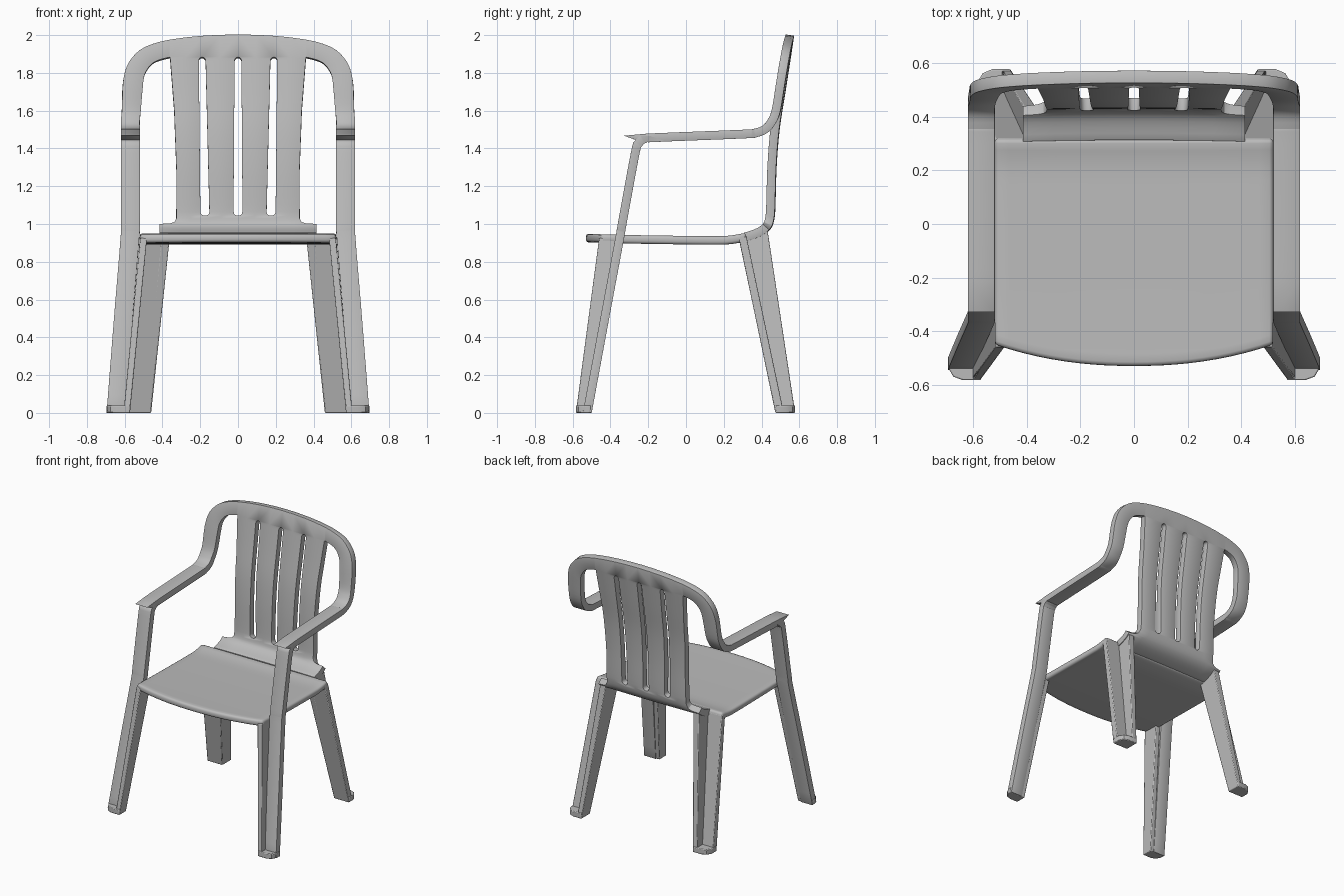
import bpy, bmesh, math

cube = bpy.data.objects.get("Cube")
if cube:
    bpy.data.objects.remove(cube, do_unlink=True)

grey = bpy.data.materials.new("grey_plastic")
grey.use_nodes = True
COLOUR = (0.5, 0.5, 0.5, 1)
grey.diffuse_color = COLOUR
grey.node_tree.nodes["Principled BSDF"].inputs["Base Color"].default_value = COLOUR


def smooth(pts, steps=4):
    """Catmull-Rom curve through points of any dimension."""
    out = []
    for i in range(len(pts) - 1):
        a, b, c, d = pts[max(i - 1, 0)], pts[i], pts[i + 1], pts[min(i + 2, len(pts) - 1)]
        for s in range(steps):
            t = s / steps
            out.append(tuple(
                q + 0.5 * t * (r - p + t * (2 * p - 5 * q + 4 * r - u + t * (3 * (q - r) + u - p)))
                for p, q, r, u in zip(a, b, c, d)))
    return out + [tuple(pts[-1])]


def lookup(table, v):
    """Linear value of the second column where the first equals v."""
    for (a, p), (b, q) in zip(table, table[1:]):
        if v <= b:
            return p + (q - p) * max(0, v - a) / (b - a)
    return table[-1][1]


def finish(name, bm, thickness=0, bevel=0.008):
    bmesh.ops.remove_doubles(bm, verts=bm.verts, dist=1e-4)
    bmesh.ops.recalc_face_normals(bm, faces=bm.faces)
    mesh = bpy.data.meshes.new(name)
    bm.to_mesh(mesh)
    bm.free()
    mesh.materials.append(grey)
    obj = bpy.data.objects.new(name, mesh)
    bpy.context.collection.objects.link(obj)
    if thickness:
        mod = obj.modifiers.new("thickness", "SOLIDIFY")
        mod.thickness, mod.offset, mod.use_even_offset = thickness, 0, True
    mod = obj.modifiers.new("soft_edges", "BEVEL")
    mod.width, mod.segments = bevel, 2
    mod.limit_method, mod.angle_limit = "ANGLE", math.radians(40)
    bpy.ops.object.select_all(action="DESELECT")
    obj.select_set(True)
    bpy.context.view_layer.objects.active = obj
    bpy.ops.object.shade_smooth_by_angle(angle=math.radians(35))
    return obj


def strip(bm, rows, skip=()):
    """Quads between rows of points, leaving out some columns."""
    verts = [[bm.verts.new(p) for p in row] for row in rows]
    for low, high in zip(verts, verts[1:]):
        for i in range(len(low) - 1):
            if i not in skip:
                bm.faces.new((low[i], low[i + 1], high[i + 1], high[i]))


def loft(name, bottom, top, z0, z1):
    """Closed solid between two outlines of equal length."""
    bm = bmesh.new()
    lo = [bm.verts.new((x, y, z0)) for x, y in bottom]
    hi = [bm.verts.new((x, y, z1)) for x, y in top]
    bm.faces.new(lo)
    bm.faces.new(hi)
    for i in range(len(lo)):
        j = (i + 1) % len(lo)
        bm.faces.new((lo[i], lo[j], hi[j], hi[i]))
    return finish(name, bm, bevel=0.005)


def rect(x0, x1, y0, y1):
    return [(x0, y0), (x1, y0), (x1, y1), (x0, y1)]


# Seat with a bowed front edge and a rising rear
seat_height = [(p[0], p[1]) for p in smooth(
    [(-0.53, 0.926), (-0.3, 0.919), (0.15, 0.913), (0.25, 0.918), (0.32, 0.932)])]
bm = bmesh.new()
rows = []
for j in range(21):
    row = []
    for i in range(-10, 11):
        x = 0.052 * i
        front = -0.53 + 0.08 * abs(x / 0.52) ** 2.2
        y = front + (0.32 - front) * j / 20
        row.append((x, y, lookup(seat_height, y)))
    rows.append(row)
strip(bm, rows)
finish("seat", bm, 0.045, 0.014)

# Curve of the backrest: depth for each height
back_curve = smooth([(0.932, 0.32), (0.948, 0.37), (0.968, 0.41), (0.997, 0.436),
                     (1.04, 0.447), (1.1, 0.451), (1.3, 0.457), (1.5, 0.473),
                     (1.7, 0.504), (1.88, 0.532), (2.0, 0.55)])


def on_back(x, z):
    return (x, lookup(back_curve, z) - 0.03 * x * x, z)


# Back panel with three round-ended slits
SLIT_LOW, SLIT_HIGH = 1.04, 1.88
half_width = [(0.985, 0.415), (0.99, 0.36), (1.0, 0.338), (1.025, 0.327),
              (1.25, 0.325), (1.6, 0.338), (1.88, 0.36)]
ends = [0, 0.002, 0.006, 0.013, 0.022]
heights = [0.932, 0.94, 0.948, 0.958, 0.968, 0.978, 0.985, 0.99, 1.0, 1.01, 1.025]
heights += [SLIT_LOW + e for e in ends]
heights += [1.1 + 0.05 * i for i in range(15)]
heights += [SLIT_HIGH - e for e in reversed(ends)]
bm = bmesh.new()
rows = []
for z in heights:
    t = min(1, max(0, (z - SLIT_LOW) / (SLIT_HIGH - SLIT_LOW)))
    radius = 0.024 - 0.006 * t
    d = min(radius, max(0, min(z - SLIT_LOW, SLIT_HIGH - z)))
    w = math.sqrt(max(0, radius ** 2 - (radius - d) ** 2))
    hw = lookup(half_width, z)
    edges = [-hw]
    for k in (-1, 0, 1):
        centre = k * (0.175 + 0.015 * t)
        edges += [centre - w, centre + w]
    edges.append(hw)
    xs = []
    for a, b in zip(edges[::2], edges[1::2]):
        xs += [a, (a + b) / 2, b]
    rows.append([on_back(x, z) for x in xs])
strip(bm, rows, skip=(2, 5, 8))

# Continuous band: front leg, arm rest, back frame
leg_arm = [(0.6, 0.695, -0.522, 0.004), (0.56, 0.658, -0.434, 0.48),
           (0.523, 0.622, -0.352, 0.92), (0.52, 0.62, -0.338, 1.0),
           (0.52, 0.62, -0.27, 1.37), (0.52, 0.62, -0.252, 1.425),
           (0.52, 0.62, -0.222, 1.45), (0.52, 0.62, -0.17, 1.457),
           (0.52, 0.62, 0.3, 1.476), (0.52, 0.62, 0.37, 1.483),
           (0.52, 0.62, 0.42, 1.503), (0.52, 0.62, 0.452, 1.54)]
arch = [(0.515, 1.6, 0.615, 1.6), (0.505, 1.72, 0.61, 1.74), (0.497, 1.78, 0.59, 1.83),
        (0.478, 1.82, 0.55, 1.89), (0.45, 1.85, 0.5, 1.93), (0.41, 1.868, 0.43, 1.957),
        (0.36, 1.88, 0.36, 1.973)]
stations = [(xi, y, z, xo, y, z) for xi, xo, y, z in leg_arm]
stations += [on_back(xi, zi) + on_back(xo, zo) for xi, zi, xo, zo in arch]
stations = smooth(stations)
for x, z in ((0.275, 1.985), (0.19, 1.993), (0.095, 1.998), (0, 2.0)):
    stations.append(on_back(x, SLIT_HIGH) + on_back(x, z))
for side in (1, -1):
    strip(bm, [[(side * s[0], s[1], s[2]), (side * s[3], s[4], s[5])] for s in stations])
finish("back_and_arms", bm, 0.046)

# Angled leg plates and rounded feet
front_pad = [(0.572, -0.583), (0.64, -0.583), (0.675, -0.57), (0.695, -0.535),
             (0.695, -0.505), (0.572, -0.505)]
rear_pad = [(0.46, 0.475), (0.46, 0.578), (0.53, 0.578), (0.565, 0.563),
            (0.585, 0.53), (0.585, 0.475)]
parts = [
    ("front_leg_web", rect(0.572, 0.606, -0.583, -0.503), rect(0.482, 0.518, -0.46, -0.335), 0, 0.925),
    ("rear_leg_plate", rect(0.462, 0.585, 0.473, 0.518), rect(0.365, 0.52, 0.278, 0.32), 0, 0.935),
    ("rear_leg_web", rect(0.46, 0.497, 0.475, 0.578), rect(0.362, 0.408, 0.28, 0.432), 0, 0.965),
    ("front_foot", front_pad, front_pad, 0, 0.04),
    ("rear_foot", rear_pad, rear_pad, 0, 0.04),
]
for name, bottom, top, z0, z1 in parts:
    for side, label in ((1, "left_"), (-1, "right_")):
        loft(label + name, [(side * x, y) for x, y in bottom],
             [(side * x, y) for x, y in top], z0, z1)

# Trim the rear web tops to the slope of the seat
for label in ("left_", "right_"):
    mesh = bpy.data.objects[label + "rear_leg_web"].data
    for v in mesh.vertices:
        if v.co.z > 0.5 and v.co.y < 0.35:
            v.co.z = 0.92
